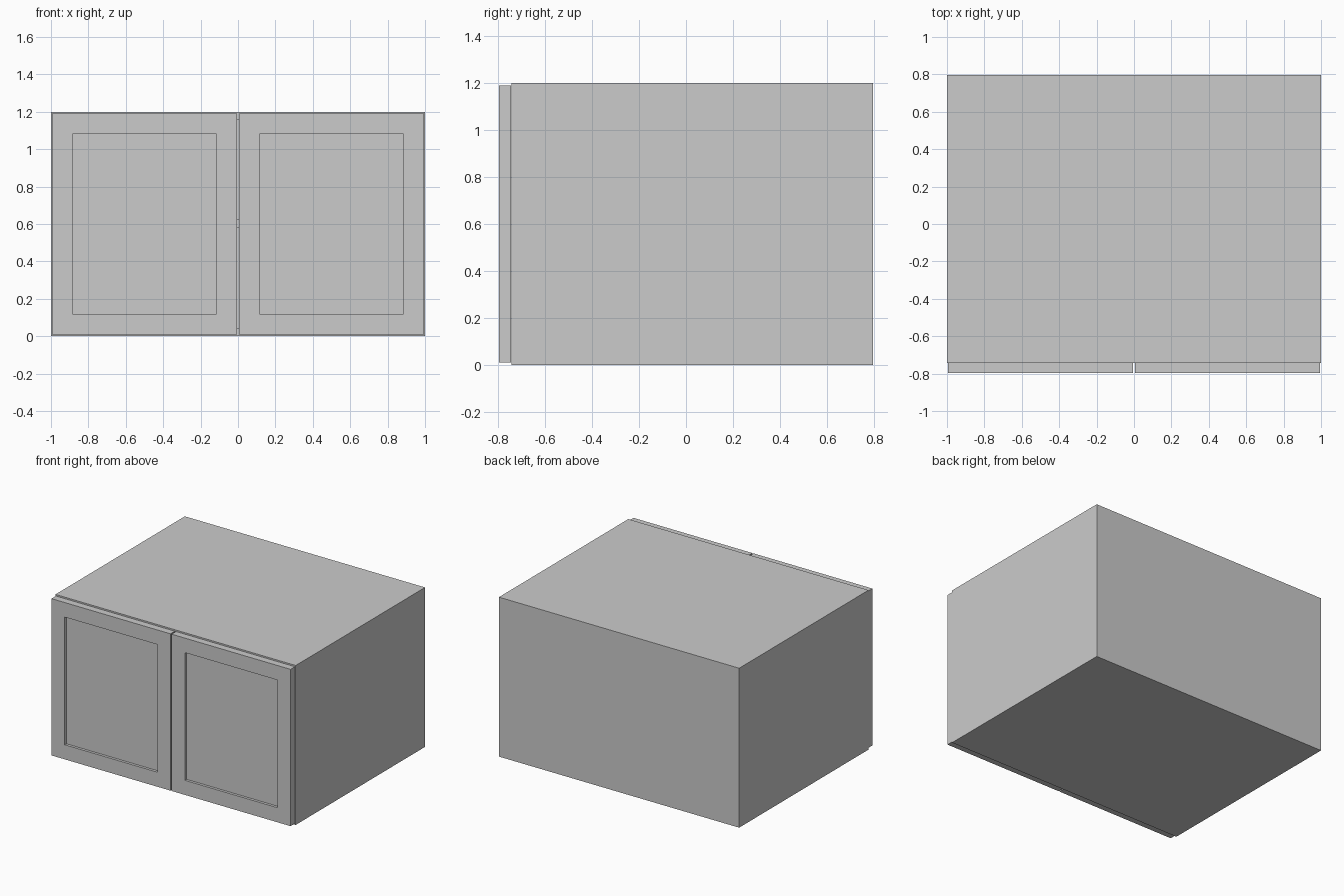
import bpy, bmesh
from mathutils import Vector

if "Cube" in bpy.data.objects:
    bpy.data.objects.remove(bpy.data.objects["Cube"])

T = 0.045                      # board thickness
W, H = 1.0, 1.2                # half width, height
FRONT, BACK = -0.742, 0.796    # carcass depth range
BACK_T = 0.01


def box(name, lo, hi, recess=None):
    """Box between two corners; recess=(border, depth) sinks a panel in the front face."""
    lo, hi = Vector(lo), Vector(hi)
    mid, size = (lo + hi) / 2, hi - lo
    bm = bmesh.new()
    bmesh.ops.create_cube(bm, size=1)
    bmesh.ops.scale(bm, vec=size, verts=bm.verts)
    if recess:
        border, depth = recess
        bm.normal_update()
        face = min(bm.faces, key=lambda f: f.calc_center_median().y)
        bmesh.ops.inset_region(bm, faces=[face], thickness=border)
        new = bmesh.ops.extrude_discrete_faces(bm, faces=[face])["faces"][0]
        bmesh.ops.translate(bm, vec=(0, depth, 0), verts=new.verts)
    bmesh.ops.recalc_face_normals(bm, faces=bm.faces)
    mesh = bpy.data.meshes.new(name)
    bm.to_mesh(mesh)
    bm.free()
    obj = bpy.data.objects.new(name, mesh)
    obj.location = mid
    bpy.context.collection.objects.link(obj)
    return obj


inner = W - T
rear = BACK - BACK_T

# Side panels and doors, left and right
for side, s in (("left", -1), ("right", 1)):
    x0, x1 = sorted((s * inner, s * W))
    box(side + "_side", (x0, FRONT, 0), (x1, rear, H))
    x0, x1 = sorted((s * 0.005, s * 0.995))
    box(side + "_door", (x0, -0.796, 0.01), (x1, -0.744, 1.19), recess=(0.155, 0.02))

# Horizontal boards between the sides
box("bottom_board", (-inner, FRONT, 0), (inner, rear, T))
box("top_board", (-inner, FRONT, H - T), (inner, rear, H))
box("middle_shelf", (-inner, FRONT + 0.03, 0.58), (inner, rear, 0.625))

# Thin back panel covering the whole rear
box("back_panel", (-W, rear, 0), (W, BACK, H))
